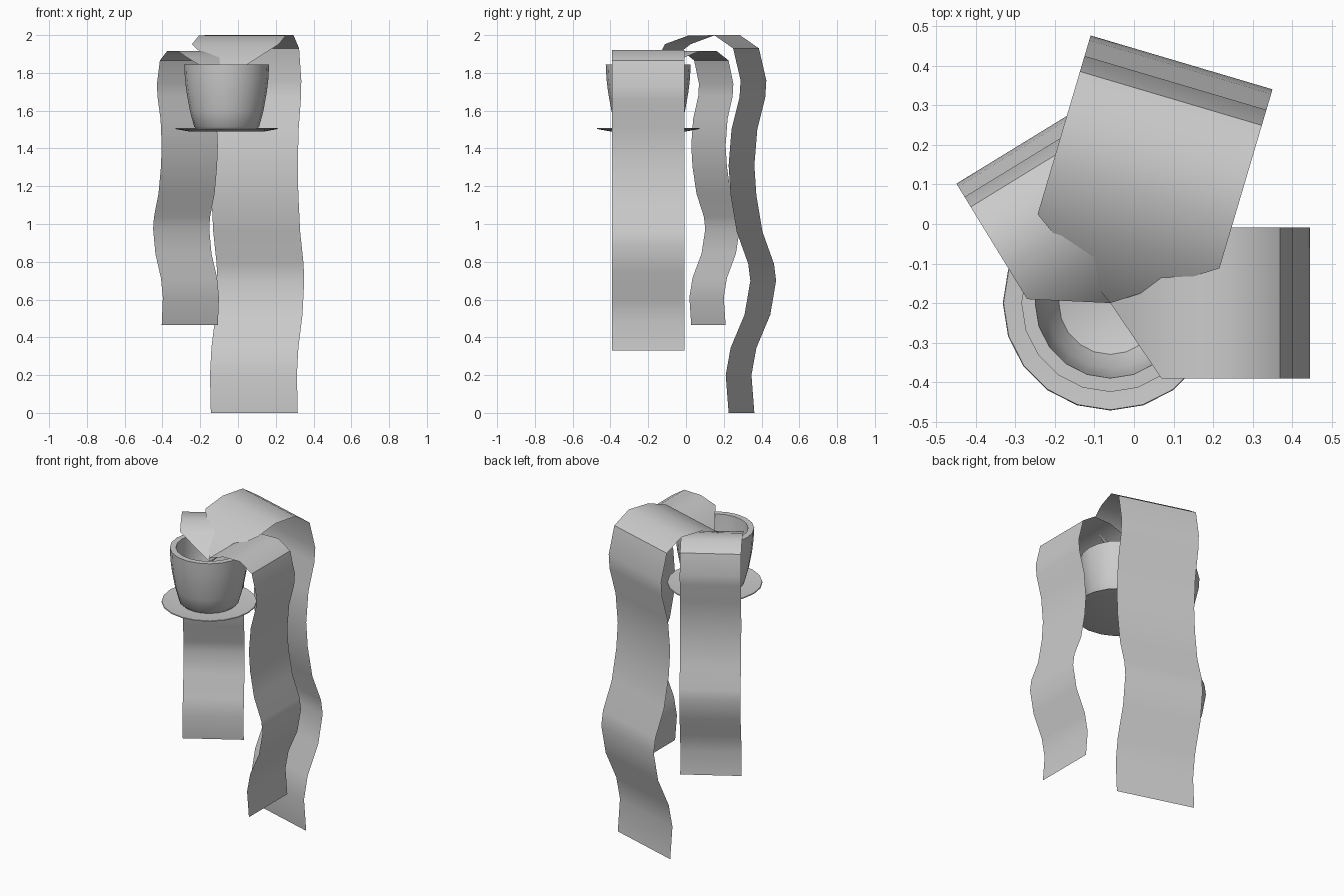
import bpy, math

if "Cube" in bpy.data.objects:
    bpy.data.objects.remove(bpy.data.objects["Cube"])

CX, CY = -0.06, -0.20      # axis of the pot


def make(name, verts, faces, angle=40):
    me = bpy.data.meshes.new(name)
    me.from_pydata(verts, [], faces)
    me.update()
    ob = bpy.data.objects.new(name, me)
    bpy.context.collection.objects.link(ob)
    bpy.ops.object.select_all(action='DESELECT')
    ob.select_set(True)
    bpy.context.view_layer.objects.active = ob
    bpy.ops.object.shade_smooth_by_angle(angle=math.radians(angle))
    return ob


def lathe(name, profile, n=20):
    """Revolve (radius, z) points around the pot axis and cap both ends."""
    verts = [(CX + r * math.cos(2 * math.pi * i / n),
              CY + r * math.sin(2 * math.pi * i / n), z)
             for r, z in profile for i in range(n)]
    faces = [(k * n + i, k * n + (i + 1) % n,
              (k + 1) * n + (i + 1) % n, (k + 1) * n + i)
             for k in range(len(profile) - 1) for i in range(n)]
    faces.append(tuple(reversed(range(n))))
    last = (len(profile) - 1) * n
    faces.append(tuple(range(last, last + n)))
    return make(name, verts, faces)


# Drooping leaf side profile: (distance from pot axis, height)
LEAF = [(0.163, 1.952), (0.29, 1.997), (0.435, 2.0), (0.54, 1.93),
        (0.581, 1.76), (0.575, 1.67), (0.531, 1.5), (0.515, 1.31),
        (0.526, 1.153), (0.56, 0.958), (0.623, 0.79), (0.635, 0.70),
        (0.603, 0.52), (0.526, 0.344), (0.499, 0.2), (0.515, 0.0)]


def leaf(name, heading, scale, base_z):
    """Ribbon sheet tapering to a point inside the pot."""
    c, s = math.cos(math.radians(heading)), math.sin(math.radians(heading))

    def place(r, w, z):
        r, w = r * scale, w * scale
        return (CX + r * c - w * s, CY + r * s + w * c, base_z + z * scale)

    verts = [place(0, 0, 1.775)]
    for r, z in LEAF:
        verts += [place(r, -0.24, z), place(r, 0.24, z)]
    faces = [(0, 1, 2)]
    faces += [(k, k + 2, k + 3, k + 1) for k in range(1, 2 * len(LEAF) - 2, 2)]
    return make(name, verts, faces)


# Pot with thick rim and hollow bowl
lathe("pot", [(0.155, 1.50), (0.172, 1.515), (0.195, 1.60), (0.213, 1.70),
              (0.221, 1.77), (0.225, 1.845), (0.19, 1.845), (0.183, 1.74),
              (0.165, 1.62), (0.13, 1.555), (0.06, 1.535)])

# Thin saucer
lathe("saucer", [(0.20, 1.49), (0.272, 1.503), (0.270, 1.508), (0.19, 1.50)])

# Three leaves, one shape at three sizes
leaf("right_leaf", 0, 0.38 / 0.478, 0.33)
leaf("left_leaf", 121.5, 0.347 / 0.478, 0.465)
leaf("back_leaf", 73.5, 1.0, 0.0)
